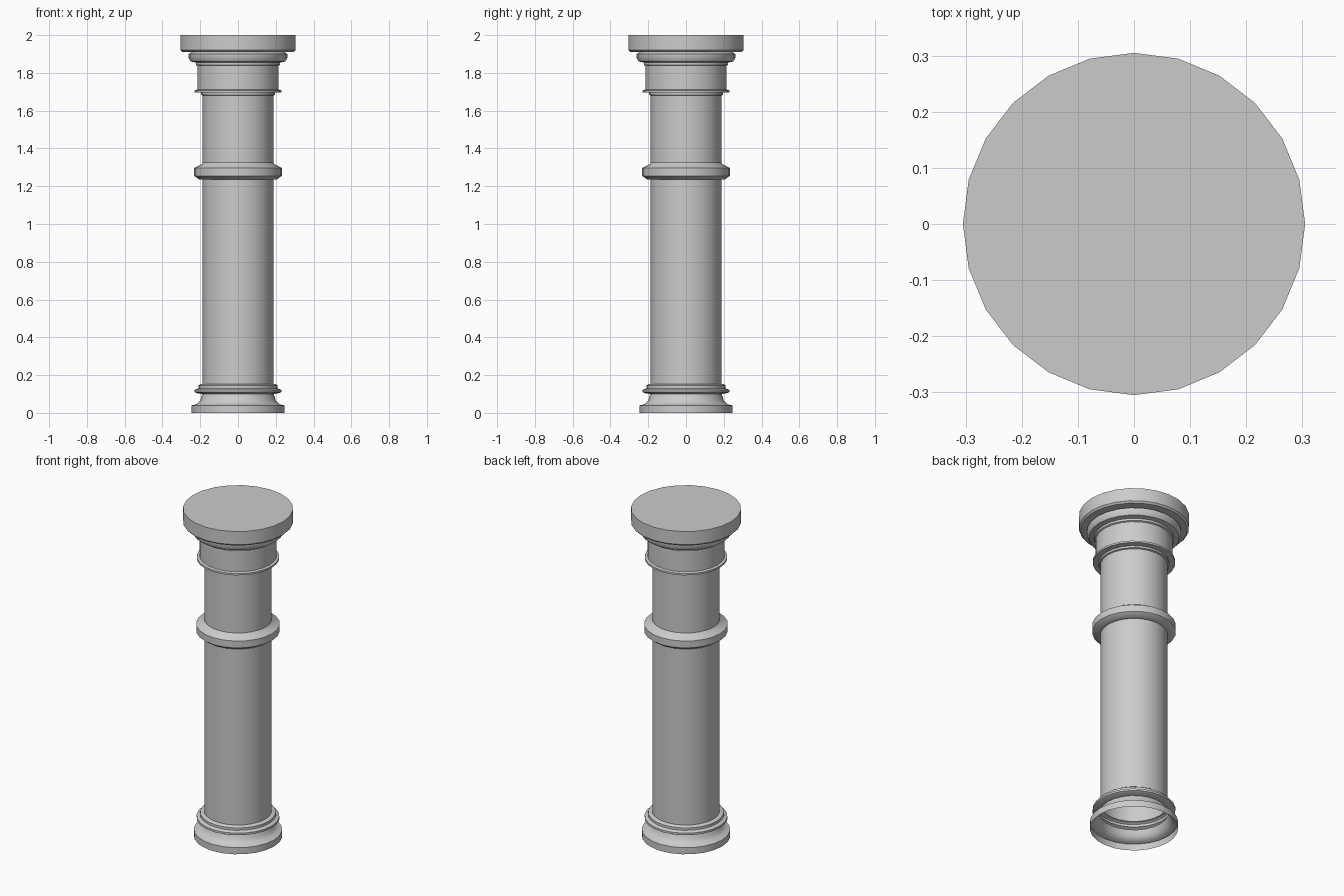
import bpy
import bmesh
import math

SIDES = 24

cube = bpy.data.objects.get("Cube")
if cube:
    bpy.data.objects.remove(cube, do_unlink=True)

stone = bpy.data.materials.new("grey stone")
stone.use_nodes = True
colour = (0.6, 0.6, 0.6, 1)
stone.diffuse_color = colour
stone.node_tree.nodes["Principled BSDF"].inputs["Base Color"].default_value = colour


def lathe(name, profile, cap_top=False):
    """Turn a (radius, height) profile, listed from the bottom up, about z."""
    bm = bmesh.new()
    rings = []
    for r, z in profile:
        angles = [2 * math.pi * i / SIDES for i in range(SIDES)]
        rings.append([bm.verts.new((r * math.cos(a), r * math.sin(a), z)) for a in angles])
    for low, high in zip(rings, rings[1:]):
        for i in range(SIDES):
            j = (i + 1) % SIDES
            bm.faces.new((low[i], low[j], high[j], high[i]))
    if cap_top:
        bm.faces.new(rings[-1])
    mesh = bpy.data.meshes.new(name)
    bm.to_mesh(mesh)
    bm.free()
    mesh.materials.append(stone)
    obj = bpy.data.objects.new(name, mesh)
    bpy.context.collection.objects.link(obj)
    bpy.ops.object.select_all(action="DESELECT")
    obj.select_set(True)
    bpy.context.view_layer.objects.active = obj
    bpy.ops.object.shade_smooth_by_angle(angle=math.radians(40))
    return obj


# Flared foot and stepped rings, open underneath
lathe("base", [(0.245, 0), (0.245, 0.04), (0.22, 0.045), (0.2, 0.065), (0.19, 0.1),
               (0.22, 0.105), (0.23, 0.11), (0.23, 0.122), (0.21, 0.13),
               (0.21, 0.145), (0.2, 0.152), (0.187, 0.152)])

# Long plain shaft
lathe("lower_shaft", [(0.187, 0.152), (0.187, 1.235)])

# Rounded band around the shaft
lathe("collar", [(0.187, 1.235), (0.205, 1.235), (0.232, 1.255), (0.232, 1.297),
                 (0.195, 1.315), (0.187, 1.325)])

# Short shaft above the band
lathe("upper_shaft", [(0.187, 1.325), (0.187, 1.68)])

# Moulded neck below the top slab
lathe("capital", [(0.187, 1.68), (0.196, 1.683), (0.196, 1.695), (0.229, 1.697),
                  (0.229, 1.708), (0.214, 1.712), (0.214, 1.838), (0.222, 1.842),
                  (0.222, 1.855), (0.25, 1.86), (0.262, 1.88), (0.262, 1.9),
                  (0.245, 1.91)])

# Round top slab, closed above
lathe("top_slab", [(0.245, 1.91), (0.295, 1.91), (0.305, 1.92), (0.305, 2)], cap_top=True)
